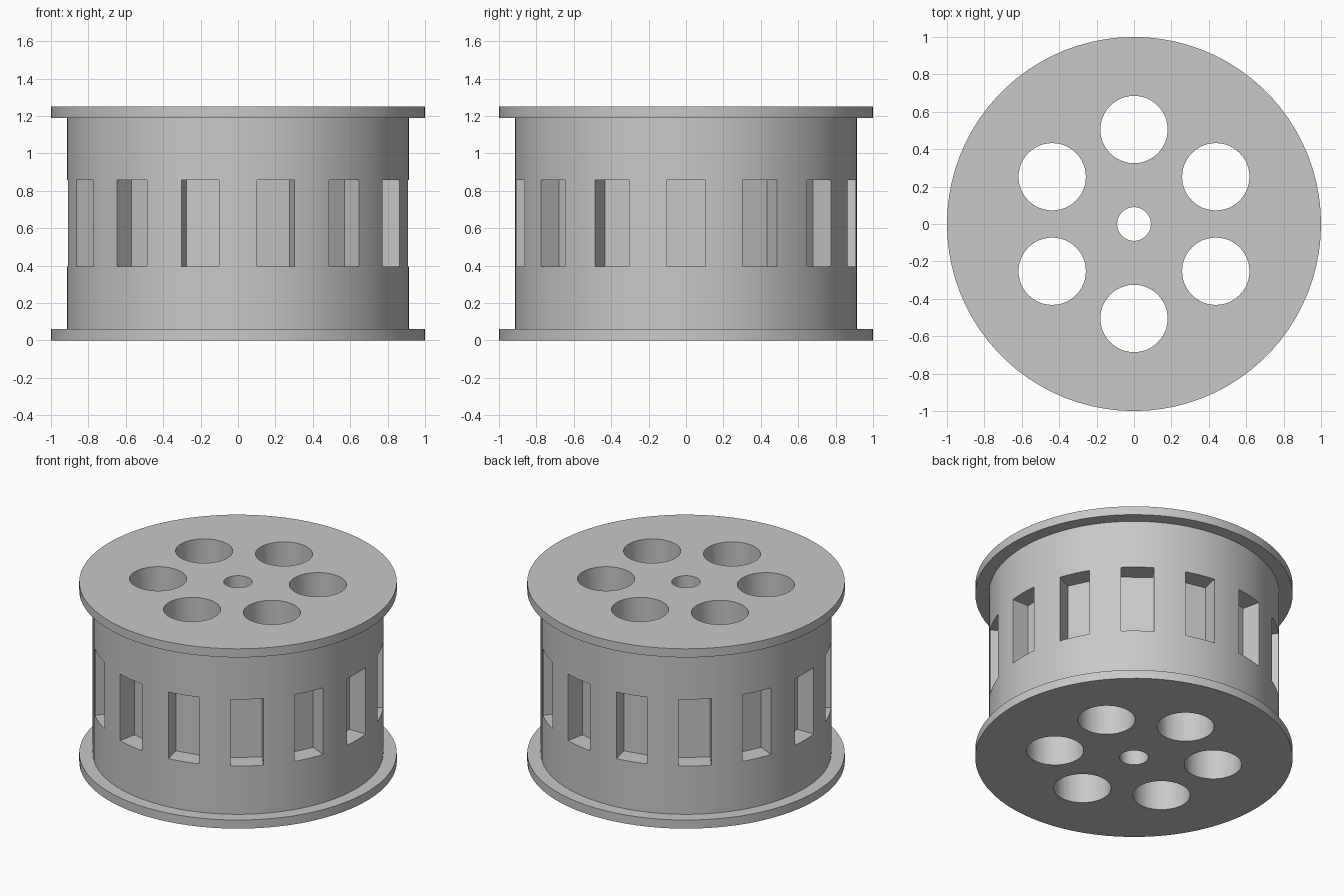
import bpy
import bmesh
from math import cos, sin, radians, tau
from mathutils import Matrix

SEGMENTS = 84
HEIGHT = 1.25
FLANGE = 0.06
RIM_R, BODY_R, BORE_R = 1.0, 0.915, 0.09
HOLE_R, HOLE_RING = 0.18, 0.505
SLOTS, SLOT_W, SLOT_FLOOR = 14, 0.206, 0.785
SLOT_LOW, SLOT_HIGH = 0.395, 0.858

old = bpy.data.objects.get("Cube")
if old:
    bpy.data.objects.remove(old, do_unlink=True)

grey = bpy.data.materials.new("plain grey")
grey.use_nodes = True
colour = (0.58, 0.58, 0.58, 1)
grey.diffuse_color = colour
grey.node_tree.nodes["Principled BSDF"].inputs["Base Color"].default_value = colour


def make_object(name, bm):
    bmesh.ops.recalc_face_normals(bm, faces=bm.faces)
    mesh = bpy.data.meshes.new(name)
    bm.to_mesh(mesh)
    bm.free()
    obj = bpy.data.objects.new(name, mesh)
    bpy.context.collection.objects.link(obj)
    mesh.materials.append(grey)
    return obj


# Flanged drum with a centre bore, revolved from a closed profile
profile = [(BORE_R, 0), (RIM_R, 0), (RIM_R, FLANGE), (BODY_R, FLANGE),
           (BODY_R, HEIGHT - FLANGE), (RIM_R, HEIGHT - FLANGE),
           (RIM_R, HEIGHT), (BORE_R, HEIGHT)]
bm = bmesh.new()
rings = [[bm.verts.new((r * cos(tau * i / SEGMENTS), r * sin(tau * i / SEGMENTS), z))
          for i in range(SEGMENTS)] for r, z in profile]
for k, ring in enumerate(rings):
    upper = rings[(k + 1) % len(rings)]
    for i in range(SEGMENTS):
        j = (i + 1) % SEGMENTS
        bm.faces.new((ring[i], ring[j], upper[j], upper[i]))
drum = make_object("flanged_drum", bm)

# Through holes around the bore
bm = bmesh.new()
for k in range(6):
    angle = radians(30 + 60 * k)
    place = Matrix.Translation((HOLE_RING * cos(angle), HOLE_RING * sin(angle), HEIGHT / 2))
    bmesh.ops.create_cone(bm, cap_ends=True, segments=48, radius1=HOLE_R,
                          radius2=HOLE_R, depth=HEIGHT * 1.2, matrix=place)
hole_cutter = make_object("hole_cutter", bm)

# Flat-floored pockets around the wall
bm = bmesh.new()
depth = 0.2
for k in range(SLOTS):
    place = (Matrix.Rotation(tau * k / SLOTS, 4, 'Z')
             @ Matrix.Translation((SLOT_FLOOR + depth / 2, 0, (SLOT_LOW + SLOT_HIGH) / 2))
             @ Matrix.Diagonal((depth, SLOT_W, SLOT_HIGH - SLOT_LOW, 1)))
    bmesh.ops.create_cube(bm, size=1, matrix=place)
slot_cutter = make_object("slot_cutter", bm)

# Cut the drum and discard the cutters
bpy.ops.object.select_all(action='DESELECT')
bpy.context.view_layer.objects.active = drum
drum.select_set(True)
for cutter in (hole_cutter, slot_cutter):
    cutter.hide_render = True
    mod = drum.modifiers.new(cutter.name, 'BOOLEAN')
    mod.operation = 'DIFFERENCE'
    mod.solver = 'EXACT'
    mod.object = cutter
    bpy.ops.object.modifier_apply(modifier=mod.name)
    bpy.data.objects.remove(cutter, do_unlink=True)

bpy.ops.object.shade_smooth_by_angle(angle=radians(30))
